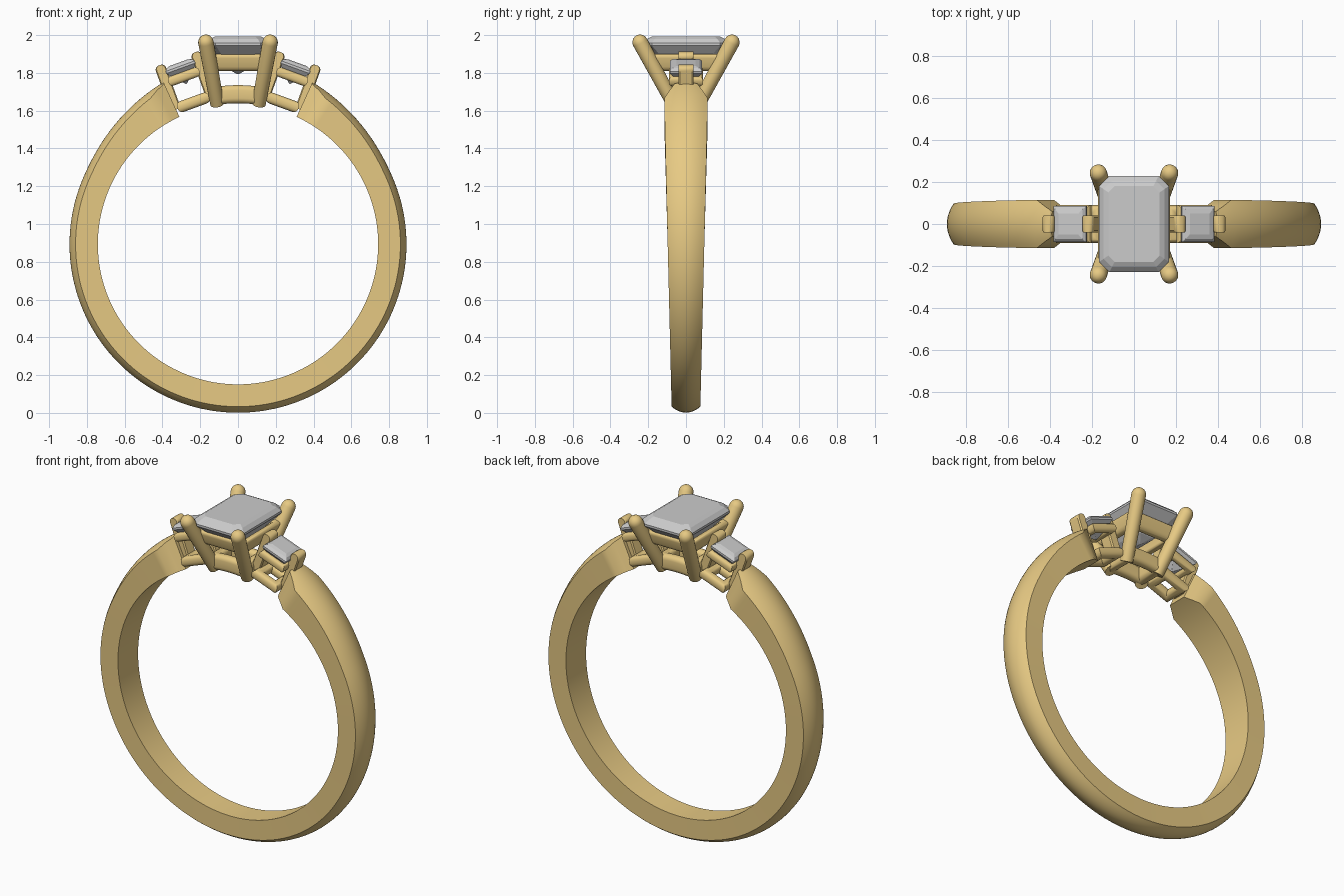
import bpy, bmesh
from math import sin, cos, pi, sqrt, radians
from mathutils import Matrix, Vector

if "Cube" in bpy.data.objects:
    bpy.data.objects.remove(bpy.data.objects["Cube"])

gold = bpy.data.materials.new("gold")
gold.diffuse_color = (0.80, 0.59, 0.23, 1)
gold.use_nodes = True
gold.node_tree.nodes["Principled BSDF"].inputs["Base Color"].default_value = gold.diffuse_color
CZ = 0.893          # ring centre height
R_IN = 0.742        # finger hole radius


def finish(name, rings, closed=False, mat=gold, xf=None, smooth=True):
    """Skin a list of equal-length point loops into one object."""
    bm = bmesh.new()
    loops = [[bm.verts.new(p) for p in r] for r in rings]
    n = len(loops[0])
    pairs = list(zip(loops, loops[1:])) + ([(loops[-1], loops[0])] if closed else [])
    for a, b in pairs:
        for i in range(n):
            j = (i + 1) % n
            bm.faces.new((a[i], a[j], b[j], b[i]))
    if not closed:
        bm.faces.new(loops[0][::-1])
        bm.faces.new(loops[-1])
    bmesh.ops.recalc_face_normals(bm, faces=bm.faces)
    if xf:
        bm.transform(xf)
    me = bpy.data.meshes.new(name)
    bm.to_mesh(me)
    bm.free()
    ob = bpy.data.objects.new(name, me)
    bpy.context.collection.objects.link(ob)
    if mat:
        me.materials.append(mat)
    if smooth:
        bpy.ops.object.select_all(action='DESELECT')
        ob.select_set(True)
        bpy.context.view_layer.objects.active = ob
        bpy.ops.object.shade_smooth_by_angle(angle=radians(35))
    return ob


def stone(name, layers, xf=None):
    """Step-cut gem from (half x, half y, corner cut, z) layers."""
    rings = []
    for hx, hy, c, z in layers:
        rings.append([(hx, hy - c, z), (hx - c, hy, z), (c - hx, hy, z), (-hx, hy - c, z),
                      (-hx, c - hy, z), (c - hx, -hy, z), (hx - c, -hy, z), (hx, c - hy, z)])
    finish(name, rings, mat=None, xf=xf, smooth=False)


def frame(name, hx, hy, w, h, xf=None, bend=None, flare=0.0):
    """Rectangular rail of rounded section; optional arch radius and outward flare."""
    r = min(w, h) / 2 * 0.9
    prof = []
    for k, (sx, sz) in enumerate(((1, 1), (-1, 1), (-1, -1), (1, -1))):
        for s in range(5):
            a = k * pi / 2 + s * pi / 8
            prof.append((sx * (w / 2 - r) + r * cos(a), sz * (h / 2 - r) + r * sin(a)))
    n = 10 if bend else 1
    path = [(-1 + 2 * i / n, -1) for i in range(n + 1)] + [(1 - 2 * i / n, 1) for i in range(n + 1)]
    rings = []
    for ux, uy in path:
        ring = []
        for d, z in prof:
            e = d + flare * z
            x, y = ux * (hx + e), uy * (hy + e)
            ring.append((x, y, z + (sqrt(bend * bend - x * x) - bend if bend else 0)))
        rings.append(ring)
    finish(name, rings, closed=True, xf=xf)


def prong(name, base, tip, r0, r1, n=20):
    """Tapered round claw with a domed tip."""
    base, tip = Vector(base), Vector(tip)
    length = (tip - base).length
    prof = [(r0, 0), (r1, length)]
    prof += [(r1 * cos(a), length + r1 * sin(a)) for a in (radians(v) for v in (18, 36, 54, 72, 86))]
    rings = [[(r * cos(2 * pi * i / n), r * sin(2 * pi * i / n), z) for i in range(n)] for r, z in prof]
    xf = Matrix.Translation(base) @ (tip - base).to_track_quat('Z', 'Y').to_matrix().to_4x4()
    finish(name, rings, xf=xf)


# Shank: domed band, tapering toward the bottom, with chamfered open ends at the top
def shank_section(deg):
    t = min(deg, 360 - deg)
    k = max(0.0, min(1.0, (65 - t) / 40))
    crown = 0.892 + 0.052 * k ** 1.5
    full = 0.097 + 0.021 * cos(radians(t))
    w = full if t >= 31 else full + (0.06 - full) * (31 - t) / 6.3
    pts = [(-w, R_IN)]
    pts += [(w * u, crown - 0.032 * (w * u / full) ** 2) for u in (i / 6 for i in range(-6, 7))]
    pts += [(w, R_IN)]
    a = radians(deg)
    return [(r * sin(a), y, CZ + r * cos(a)) for y, r in pts]


N = 120
angles = [24.7, 27.8] + [31 + 298 * i / N for i in range(N + 1)] + [332.2, 335.3]
finish("shank", [shank_section(d) for d in angles])

# Centre stone and its setting
stone("centre_stone", [
    (0.122, 0.180, 0.030, 1.993), (0.145, 0.206, 0.040, 1.980), (0.166, 0.229, 0.048, 1.958),
    (0.166, 0.229, 0.048, 1.945), (0.115, 0.165, 0.035, 1.885), (0.060, 0.105, 0.020, 1.825),
    (0.004, 0.055, 0.002, 1.793)])
frame("centre_upper_rail", 0.138, 0.155, 0.05, 0.09,
      xf=Matrix.Translation((0, 0, 1.855)), flare=0.3)
frame("centre_lower_rail", 0.105, 0.075, 0.06, 0.096,
      xf=Matrix.Translation((0, 0, 1.687)), bend=0.79)
for sx in (-1, 1):
    for sy in (-1, 1):
        prong("centre_prong", (sx * 0.110, sy * 0.065, 1.635), (sx * 0.170, sy * 0.243, 1.962), 0.037, 0.041)

# Side stones, tilted to follow the ring
for s, side in ((-1, "left"), (1, "right")):
    xf = Matrix.Translation((s * 0.305, 0, 1.832)) @ Matrix.Rotation(s * radians(20), 4, 'Y')
    stone(side + "_stone", [
        (0.050, 0.050, 0.002, 0.024), (0.070, 0.072, 0.002, 0.018), (0.083, 0.086, 0.002, 0.004),
        (0.083, 0.086, 0.002, -0.008), (0.050, 0.052, 0.002, -0.050), (0.003, 0.003, 0.001, -0.095)], xf)
    frame(side + "_upper_rail", 0.064, 0.068, 0.046, 0.052, xf @ Matrix.Translation((0, 0, -0.055)))
    frame(side + "_lower_rail", 0.062, 0.062, 0.055, 0.060, xf @ Matrix.Translation((0, 0, -0.200)))
    # flat claws at both ends of the side stone
    for e in (-1, 1):
        w, d, z0, z1, c = 0.029, 0.040, -0.205, 0.046, 0.024
        outline = [(-w, z0), (w, z0)]
        outline += [(w - c + c * cos(a), z1 - c + c * sin(a)) for a in (i * pi / 10 for i in range(6))]
        outline += [(c - w - c * sin(a), z1 - c + c * cos(a)) for a in (i * pi / 10 for i in range(6))]
        rings = [[(e * 0.101 + x * k, y, z) for x, z in outline]
                 for y, k in ((-d, 0.8), (-d + 0.008, 1), (d - 0.008, 1), (d, 0.8))]
        finish(side + "_claw", rings, xf=xf)
